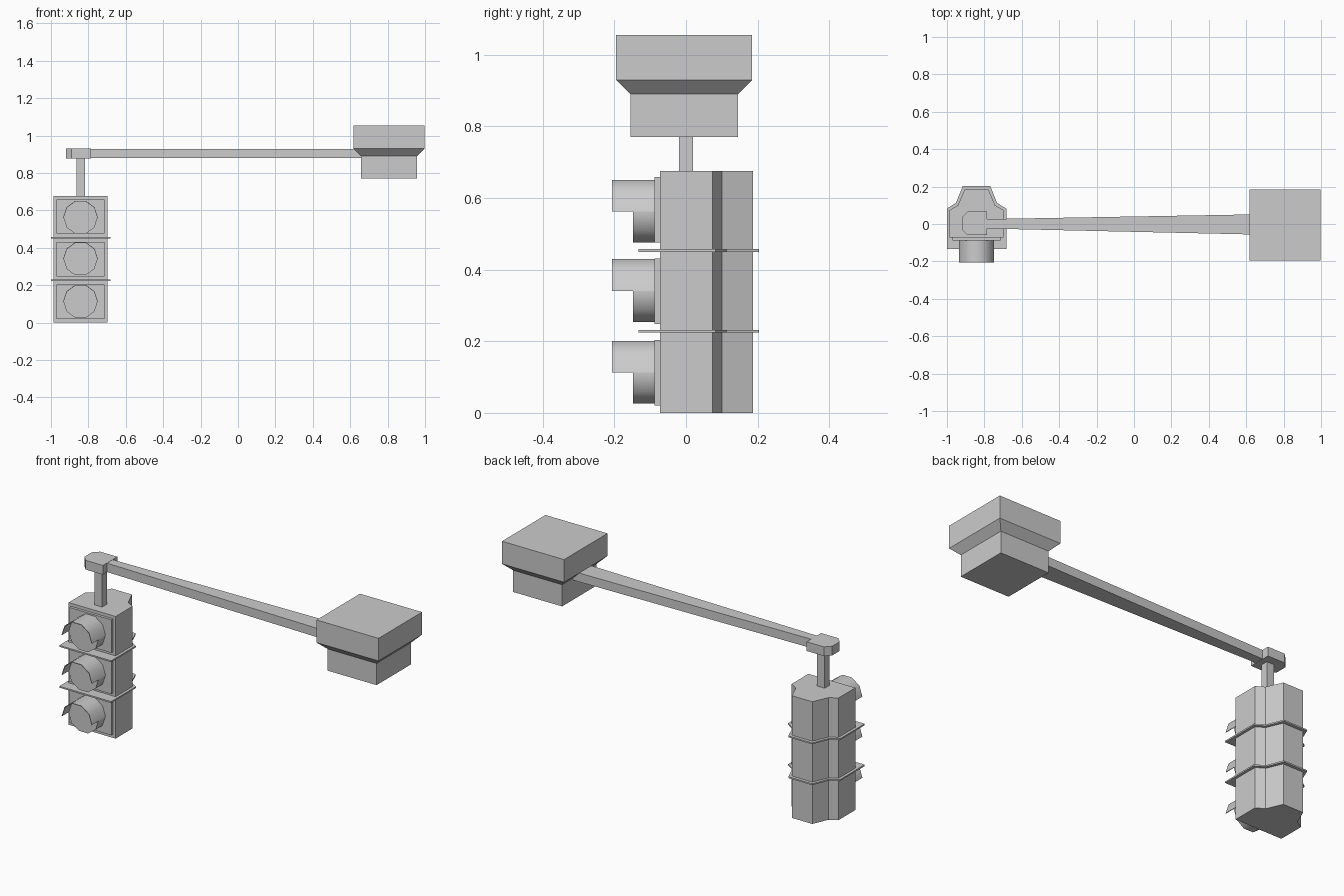
import bpy, bmesh, math

if "Cube" in bpy.data.objects:
    bpy.data.objects.remove(bpy.data.objects["Cube"])

CX = -0.842   # signal centre line
BX, BY = 0.807, -0.005   # end block centre


def finish(name, bm, smooth=False):
    bmesh.ops.recalc_face_normals(bm, faces=bm.faces)
    me = bpy.data.meshes.new(name)
    bm.to_mesh(me)
    bm.free()
    ob = bpy.data.objects.new(name, me)
    bpy.context.collection.objects.link(ob)
    if smooth:
        bpy.ops.object.select_all(action='DESELECT')
        bpy.context.view_layer.objects.active = ob
        ob.select_set(True)
        bpy.ops.object.shade_smooth_by_angle(angle=math.radians(40))
    return ob


def loft(name, rings, smooth=False):
    """Closed solid through a list of equal-length point rings."""
    bm = bmesh.new()
    vs = [[bm.verts.new(p) for p in r] for r in rings]
    n = len(vs[0])
    for a, b in zip(vs, vs[1:]):
        for i in range(n):
            j = (i + 1) % n
            bm.faces.new((a[i], a[j], b[j], b[i]))
    bm.faces.new(vs[0])
    bm.faces.new(vs[-1])
    return finish(name, bm, smooth)


def prism_z(name, pts, z0, z1):
    return loft(name, [[(x, y, z) for x, y in pts] for z in (z0, z1)])


def box(name, x0, x1, y0, y1, z0, z1):
    return prism_z(name, [(x0, y0), (x1, y0), (x1, y1), (x0, y1)], z0, z1)


def mirrored(half):
    """Full plan outline from its right half, front to back."""
    return ([(CX + x, y) for x, y in half] +
            [(CX - x, y) for x, y in reversed(half)])


def square(h, z):
    return [(BX + sx * h, BY + sy * h, z)
            for sx, sy in ((-1, -1), (1, -1), (1, 1), (-1, 1))]


# stepped end block
loft("end_block", [square(0.15, 0.77), square(0.15, 0.89),
                   square(0.19, 0.93), square(0.19, 1.055)])

# tapered arm
prism_z("arm", [(-0.80, -0.024), (0.68, -0.057), (0.68, 0.052), (-0.80, 0.026)],
        0.88, 0.929)

# chamfered arm end and hanger
prism_z("arm_end", [(-0.785, -0.06), (-0.89, -0.06), (-0.92, -0.03),
                    (-0.92, 0.036), (-0.89, 0.066), (-0.785, 0.066)], 0.879, 0.93)
box("hanger", -0.863, -0.817, -0.02, 0.02, 0.66, 0.89)

# signal housing with narrowed back
prism_z("housing", mirrored([(0.144, -0.073), (0.144, 0.074), (0.1, 0.1),
                             (0.062, 0.187)]), 0.0, 0.676)

# two divider plates
fin = mirrored([(0.159, -0.133), (0.159, 0.082), (0.11, 0.113), (0.073, 0.204)])
for i, z in enumerate((0.228, 0.454)):
    prism_z(f"divider_plate_{i}", fin, z - 0.004, z + 0.004)


def arc(r, z, y, a0, a1, n):
    return [(CX + r * math.cos(math.radians(a0 + (a1 - a0) * k / n)), y,
             z + r * math.sin(math.radians(a0 + (a1 - a0) * k / n)))
            for k in range(n + 1)]


# three lamps: door, lens, half-round visor
for i, z in enumerate((0.113, 0.341, 0.5625)):
    pz = 0.1115 + 0.228 * i
    box(f"door_{i}", CX - 0.128, CX + 0.128, -0.088, -0.07, pz - 0.0915, pz + 0.0915)
    loft(f"lens_{i}", [arc(0.0915, z, y, 0, 324, 9) for y in (-0.08, -0.148)], True)
    loft(f"visor_{i}", [arc(0.093, z, y, 0, 180, 5) + arc(0.0895, z, y, 180, 0, 5)
                        for y in (-0.08, -0.207)], True)
